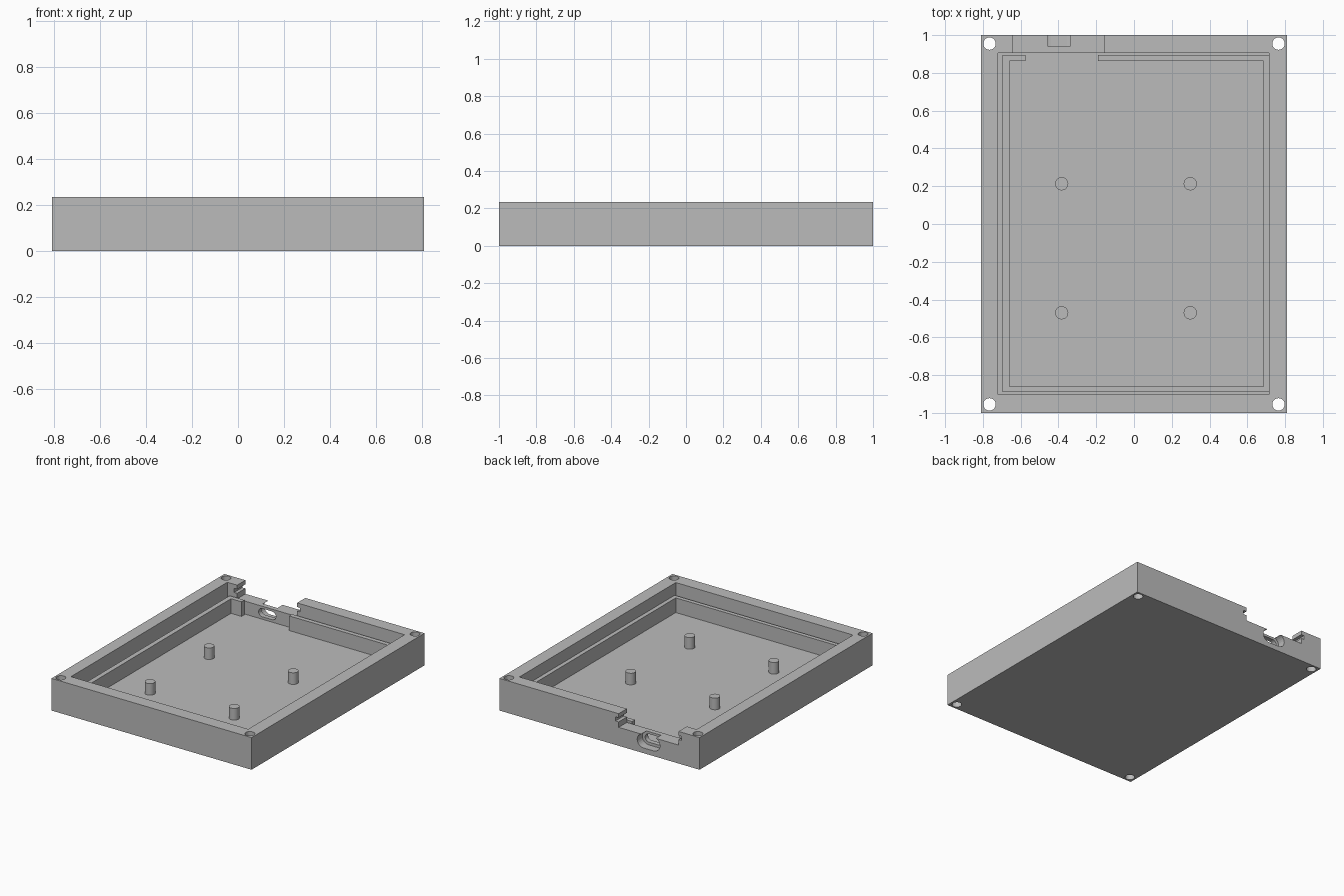
import bpy, bmesh, math

cube = bpy.data.objects.get("Cube")
if cube:
    bpy.data.objects.remove(cube, do_unlink=True)

grey = bpy.data.materials.new("plain grey")
grey.use_nodes = True
colour = (0.5, 0.5, 0.5, 1)
grey.diffuse_color = colour
grey.node_tree.nodes["Principled BSDF"].inputs["Base Color"].default_value = colour


def prism(name, outline, low, high, axis="z"):
    """Extrude a closed outline: (x, y) along z, or (x, z) along y."""
    place = (lambda a, b, h: (a, b, h)) if axis == "z" else (lambda a, b, h: (a, h, b))
    bm = bmesh.new()
    face = bm.faces.new([bm.verts.new(place(a, b, low)) for a, b in outline])
    grown = bmesh.ops.extrude_face_region(bm, geom=[face])
    for v in grown["geom"]:
        if isinstance(v, bmesh.types.BMVert):
            v.co[2 if axis == "z" else 1] = high
    bmesh.ops.recalc_face_normals(bm, faces=bm.faces)
    mesh = bpy.data.meshes.new(name)
    bm.to_mesh(mesh)
    bm.free()
    mesh.materials.append(grey)
    obj = bpy.data.objects.new(name, mesh)
    bpy.context.collection.objects.link(obj)
    return obj


def rect(x0, x1, y0, y1):
    return [(x0, y0), (x1, y0), (x1, y1), (x0, y1)]


def slot(cx, cy, half, r, n=12):
    """Rounded slot outline; half = 0 gives a circle."""
    pts = []
    for side, start in ((1, -math.pi / 2), (-1, math.pi / 2)):
        for i in range(n + 1):
            if half == 0 and i == n:
                continue
            t = start + math.pi * i / n
            pts.append((cx + side * half + r * math.cos(t), cy + r * math.sin(t)))
    return pts


def cut(target, cutter):
    cutter.hide_render = True
    mod = target.modifiers.new("cut", "BOOLEAN")
    mod.operation, mod.solver, mod.object = "DIFFERENCE", "EXACT", cutter
    bpy.context.view_layer.objects.active = target
    bpy.ops.object.modifier_apply(modifier=mod.name)
    bpy.data.objects.remove(cutter, do_unlink=True)


FLOOR, TOP = 0.04, 0.235

# Tray body with its main cavity
tray = prism("tray_body", rect(-0.81, 0.81, -1, 1), 0, TOP)
cut(tray, prism("cavity_cutter", rect(-0.72, 0.715, -0.903, 0.905), FLOOR, 0.4))

# Screw holes through the corners
for x in (-0.765, 0.765):
    for y in (-0.955, 0.955):
        cut(tray, prism("hole_cutter", slot(x, y, 0, 0.033), -0.1, 0.4))

# Notch in the back wall, with a groove in each end
notch = [(-0.64, 0.135), (-0.155, 0.135), (-0.155, 0.175), (-0.13, 0.175),
         (-0.13, 0.205), (-0.155, 0.205), (-0.155, 0.4), (-0.64, 0.4),
         (-0.64, 0.205), (-0.665, 0.205), (-0.665, 0.175), (-0.64, 0.175)]
cut(tray, prism("notch_cutter", notch, 0.88, 1.1, "y"))

# Connector port: wide outer recess and narrower through slot
cut(tray, prism("recess_cutter", slot(-0.397, 0.088, 0.042, 0.05), 0.94, 1.1, "y"))
cut(tray, prism("port_cutter", slot(-0.397, 0.088, 0.04, 0.03), 0.85, 1.05, "y"))

# Support ledge running round the cavity, open at the port
ledge = [(-0.575, 0.895), (-0.695, 0.895), (-0.695, -0.89), (0.715, -0.89),
         (0.715, 0.895), (-0.19, 0.895), (-0.19, 0.862), (0.685, 0.862),
         (0.685, -0.86), (-0.66, -0.86), (-0.66, 0.862), (-0.575, 0.862)]
prism("support_ledge", ledge, FLOOR, 0.147)

# Mounting posts
for x in (-0.383, 0.298):
    for y in (-0.47, 0.213):
        post = prism("mounting_post", slot(x, y, 0, 0.035), FLOOR, 0.125)
        bpy.ops.object.select_all(action="DESELECT")
        post.select_set(True)
        bpy.context.view_layer.objects.active = post
        bpy.ops.object.shade_smooth_by_angle()
